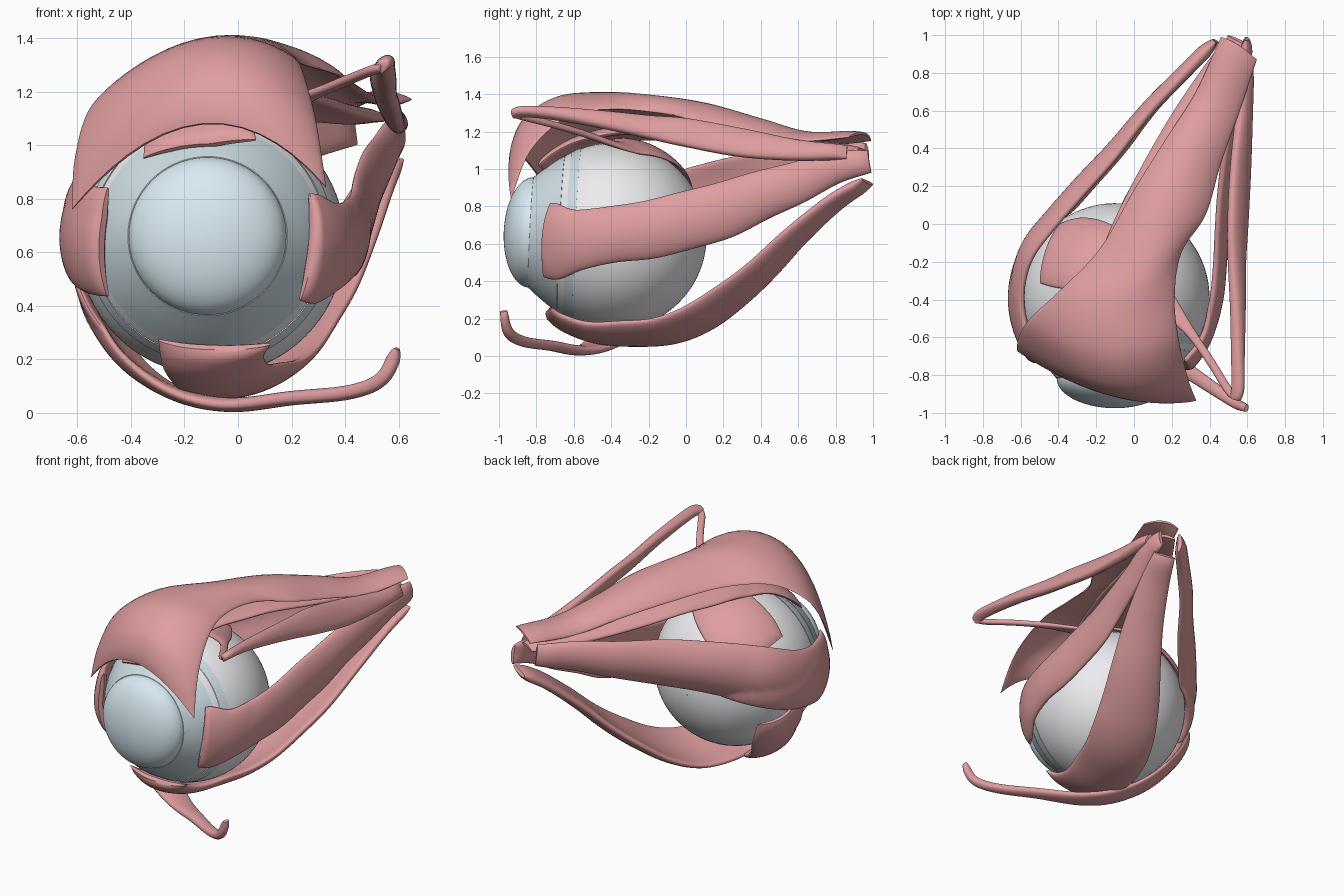
import bpy, bmesh, math
from mathutils import Vector

C, R = Vector((-0.1, -0.39, 0.64)), 0.5       # globe centre and radius
APEX = Vector((0.55, 0.95, 1.03))             # where the muscles gather
GAZE = Vector((-0.03, -0.95, 0.045)).normalized()


def material(name, rgb):
    m = bpy.data.materials.new(name)
    m.diffuse_color = (*rgb, 1)
    return m


MUSCLE = material("muscle", (0.74, 0.34, 0.35))
WHITE = material("sclera_white", (0.84, 0.84, 0.87))
PALE = material("pale_blue", (0.62, 0.73, 0.78))
CORNEA = material("cornea_blue", (0.69, 0.82, 0.88))


def finish(name, verts, faces, mat):
    me = bpy.data.meshes.new(name)
    me.from_pydata([tuple(v) for v in verts], [], faces)
    bm = bmesh.new()
    bm.from_mesh(me)
    bmesh.ops.recalc_face_normals(bm, faces=bm.faces)
    bm.to_mesh(me)
    bm.free()
    ob = bpy.data.objects.new(name, me)
    bpy.context.collection.objects.link(ob)
    me.materials.append(mat)
    for o in bpy.context.selected_objects:
        o.select_set(False)
    ob.select_set(True)
    bpy.context.view_layer.objects.active = ob
    bpy.ops.object.shade_smooth_by_angle(angle=math.radians(40))


def lathe(name, profile, mat, n=72):
    """Spin (along gaze, radius) points around the gaze axis."""
    q = GAZE.to_track_quat('Z', 'Y')
    verts = [C + q @ Vector((r * math.cos(2 * math.pi * k / n),
                             r * math.sin(2 * math.pi * k / n), a))
             for a, r in profile for k in range(n)]
    faces = [(i * n + k, i * n + (k + 1) % n, (i + 1) * n + (k + 1) % n, (i + 1) * n + k)
             for i in range(len(profile) - 1) for k in range(n)]
    finish(name, verts, faces, mat)


def arc(a0, a1, rad, n):
    """Sphere profile between two axial positions."""
    t0, t1 = math.acos(a0 / rad), math.acos(a1 / rad)
    return [(rad * math.cos(t0 + (t1 - t0) * i / n), rad * math.sin(t0 + (t1 - t0) * i / n))
            for i in range(n + 1)]


def catmull(p, i, f):
    a, b, c, d = (p[min(max(j, 0), len(p) - 1)] for j in (i - 1, i, i + 1, i + 2))
    return 0.5 * (2 * b + (c - a) * f + (2 * a - 5 * b + 4 * c - d) * f * f
                  + (3 * b - a - 3 * c + d) * f ** 3)


def sheet(name, rows, t, steps=7, K=40):
    """Closed fleshy sheet through rows of (left, middle, right), kept off the globe."""
    cols = list(zip(*[[Vector(p) for p in r] for r in rows]))
    n = len(rows)
    fine = [[catmull(c, i, s / steps) for c in cols] for i in range(n - 1) for s in range(steps)]
    fine.append([c[-1] for c in cols])

    def point(i, u):
        L, M, Rt = fine[min(max(i, 0), len(fine) - 1)]
        p = L * (u * (u - 1) / 2) + M * (1 - u * u) + Rt * (u * (u + 1) / 2)
        d = p - C
        return C + d.normalized() * max(d.length, R + t * 0.8)

    verts, faces = [], []
    N = len(fine)
    for i in range(N):
        end = min(i, N - 1 - i)
        th = t * (0.35, 0.65, 0.85, 1)[min(end, 3)]
        for k in range(K):
            a = 2 * math.pi * k / K
            u, s = math.cos(a), math.sin(a)
            nrm = (point(i + 1, u) - point(i - 1, u)).cross(point(i, u + .02) - point(i, u - .02))
            verts.append(point(i, u) + nrm.normalized() * th * math.copysign(abs(s) ** 0.8, s))
    for i in range(N - 1):
        for k in range(K):
            j = (k + 1) % K
            faces.append((i * K + k, i * K + j, (i + 1) * K + j, (i + 1) * K + k))
    for b in (0, (N - 1) * K):                 # end caps
        for k in range(K // 2):
            f = [b + k, b + k + 1, b + (K - k - 1) % K, b + (K - k) % K]
            faces.append(tuple(dict.fromkeys(f)))
    finish(name, verts, faces, MUSCLE)


def strap(name, hdir, rows, t):
    """Rows are x, y, z, half width, edge bend towards the globe or cone axis."""
    cs = [Vector(r[:3]) for r in rows]
    out = []
    for i, (c, r) in enumerate(zip(cs, rows)):
        tan = (cs[min(i + 1, len(cs) - 1)] - cs[max(i - 1, 0)]).normalized()
        h = Vector(hdir)
        h = (h - tan * h.dot(tan)).normalized()
        nrm = tan.cross(h)
        f = min(max((c.y - C.y) / (APEX.y - C.y), 0), 1)
        if nrm.dot(c - C.lerp(APEX, f)) < 0:
            nrm = -nrm
        out.append((c - h * r[3] - nrm * r[4], c, c + h * r[3] - nrm * r[4]))
    sheet(name, out, t)


# Eyeball: white back, pale front zone and bulging cornea
lathe("sclera", arc(-0.49999, 0.19, R, 30), WHITE)
lathe("front_rim", [(0.19, 0.4625)] + arc(0.19, 0.24, R + 0.003, 4), PALE)
lathe("white_ring", arc(0.24, 0.275, R + 0.001, 4), WHITE)
lathe("front_sclera", [(0.275, 0.417), (0.276, 0.420), (0.33, 0.385), (0.385, 0.343),
                       (0.438, 0.298), (0.44, 0.28)], PALE)
lathe("cornea", [(0.43, 0.285)] + [(0.437 + 0.148 * math.sin(a * math.pi / 40),
                                    0.295 * math.cos(a * math.pi / 40) + 1e-5) for a in range(21)], CORNEA)

# Four rectus muscles, insertion first
strap("medial_rectus", (0, 0, 1), [
    (.27, -.76, .62, .20, .03), (.32, -.70, .61, .20, .04), (.39, -.58, .62, .16, .03),
    (.44, -.40, .65, .15, .03), (.46, -.20, .675, .155, .03), (.47, 0, .725, .155, .03),
    (.485, .2, .78, .15, .03), (.51, .4, .86, .13, .03), (.54, .6, .93, .11, .02),
    (.58, .8, 1.01, .085, .02), (.60, .98, 1.04, .06, .01)], .033)
strap("lateral_rectus", (-.1, -.05, 1), [
    (-.50, -.72, .64, .20, .03), (-.565, -.62, .65, .195, .04), (-.61, -.45, .675, .18, .04),
    (-.61, -.27, .71, .18, .05), (-.55, -.1, .765, .185, .06), (-.43, .05, .82, .18, .06),
    (-.28, .22, .88, .165, .06), (-.11, .4, .935, .15, .05), (.08, .62, .995, .12, .03),
    (.26, .8, 1.045, .095, .02), (.43, .97, 1.07, .07, .01)], .038)
strap("superior_rectus", (1, -.4, .1), [
    (-.14, -.76, .99, .21, .03), (-.14, -.68, 1.07, .20, .03), (-.11, -.55, 1.15, .18, .03),
    (-.05, -.35, 1.20, .18, .03), (.02, -.15, 1.205, .185, .03), (.10, .05, 1.20, .175, .03),
    (.21, .3, 1.17, .155, .03), (.35, .6, 1.13, .12, .02), (.52, .94, 1.10, .06, .01)], .028)
strap("inferior_rectus", (.9, -.35, .25), [
    (-.09, -.74, .245, .21, .03), (-.09, -.66, .17, .19, .03), (-.05, -.5, .11, .18, .03),
    (.0, -.3, .095, .20, .04), (.07, -.1, .11, .205, .04), (.15, .08, .18, .20, .04),
    (.24, .26, .305, .18, .04), (.33, .42, .45, .155, .03), (.42, .6, .64, .125, .02),
    (.50, .8, .82, .095, .01), (.56, .97, .93, .07, .005)], .034)

# Eyelid lifter: narrow at the back, fanning over the top
sheet("eyelid_levator", [
    ((.46, .99, 1.15), (.55, .95, 1.19), (.65, .87, 1.17)),
    ((.33, .70, 1.13), (.43, .66, 1.18), (.56, .60, 1.15)),
    ((.17, .45, 1.19), (.31, .40, 1.25), (.46, .32, 1.20)),
    ((.00, .18, 1.24), (.18, .10, 1.335), (.38, .05, 1.26)),
    ((-.18, -.13, 1.27), (.05, -.22, 1.38), (.25, -.15, 1.30)),
    ((-.39, -.35, 1.26), (-.08, -.45, 1.39), (.215, -.40, 1.32)),
    ((-.55, -.50, 1.14), (-.13, -.68, 1.36), (.24, -.63, 1.28)),
    ((-.61, -.60, .95), (-.14, -.84, 1.245), (.29, -.83, 1.10)),
    ((-.62, -.67, .76), (-.13, -.90, 1.08), (.33, -.935, .84))], .02)

# Upper oblique: belly to the pulley, then tendon fanning onto the globe
strap("superior_oblique_belly", (-.6, 0, 1), [
    (.60, .86, 1.09, .04, 0), (.585, .6, 1.10, .06, 0), (.565, .3, 1.14, .085, 0),
    (.55, .0, 1.195, .085, 0), (.545, -.2, 1.225, .068, 0), (.55, -.45, 1.265, .05, 0),
    (.55, -.7, 1.297, .034, 0), (.55, -.87, 1.307, .026, 0), (.53, -.925, 1.29, .022, 0)], .036)
strap("superior_oblique_tendon", (.45, .85, -.25), [
    (.545, -.915, 1.295, .022, 0), (.50, -.88, 1.28, .022, 0), (.40, -.72, 1.24, .022, 0),
    (.28, -.55, 1.19, .03, 0), (.12, -.37, 1.13, .08, .01), (-.06, -.24, 1.12, .16, .04),
    (-.22, -.16, 1.07, .20, .05), (-.36, -.13, .99, .21, .05), (-.46, -.14, .90, .18, .04)], .018)

# Lower oblique: slim sling under the globe, widening on the outer side
strap("inferior_oblique", (.15, 1, 0), [
    (.595, -.975, .24, .02, 0), (.54, -.95, .13, .028, 0), (.42, -.87, .078, .034, 0),
    (.20, -.72, .055, .045, 0), (-.03, -.56, .03, .07, 0), (-.23, -.44, .07, .105, .01),
    (-.41, -.34, .18, .15, .03), (-.53, -.24, .34, .18, .05), (-.58, -.19, .49, .16, .05)], .027)
